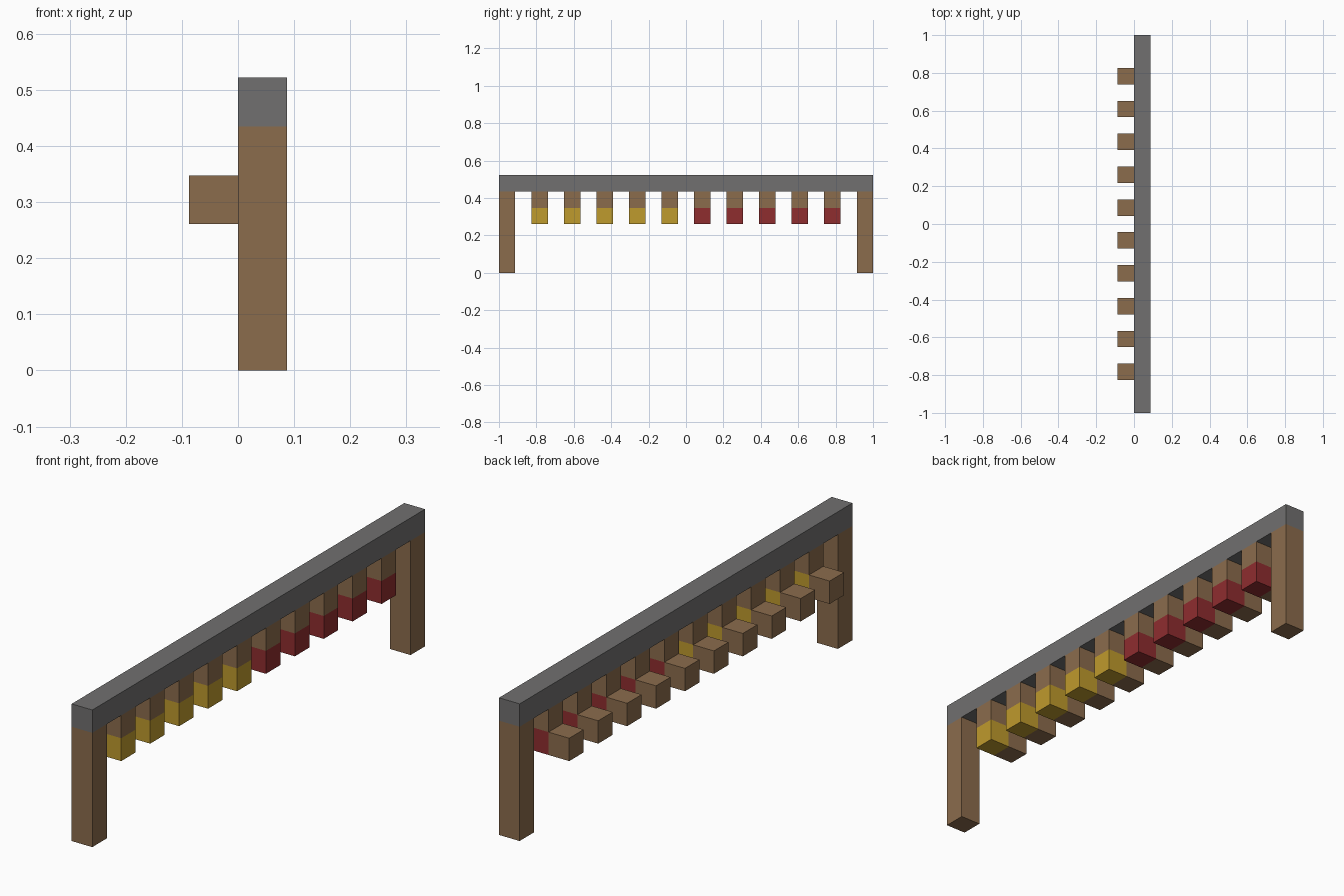
import bpy
from mathutils import Vector

cube = bpy.data.objects.get("Cube")
if cube:
    bpy.data.objects.remove(cube, do_unlink=True)

U = 2 / 23      # side of one block
PEGS = 10


def make_material(name, rgb):
    mat = bpy.data.materials.new(name)
    mat.use_nodes = True
    color = (*rgb, 1)
    mat.diffuse_color = color
    mat.node_tree.nodes["Principled BSDF"].inputs["Base Color"].default_value = color
    return mat


wood = make_material("wood brown", (0.26, 0.15, 0.073))
gray = make_material("stone gray", (0.165, 0.162, 0.16))
yellow = make_material("mustard yellow", (0.52, 0.325, 0.026))
red = make_material("deep red", (0.275, 0.026, 0.028))


def block(name, low, high, mat):
    """Box between two corners given in block units."""
    low, high = Vector(low) * U, Vector(high) * U
    bpy.ops.mesh.primitive_cube_add(size=1, location=(low + high) / 2)
    obj = bpy.context.object
    obj.name = name
    obj.scale = high - low
    bpy.ops.object.transform_apply(location=False, rotation=False, scale=True)
    obj.data.materials.append(mat)


# Top beam and the two end posts
half = 11.5
block("beam", (0, -half, 5), (1, half, 6), gray)
block("front_post", (0, -half, 0), (1, 1 - half, 5), wood)
block("back_post", (0, half - 1, 0), (1, half, 5), wood)

# Row of hangers, each with a coloured tip and a peg on the right side
for i in range(PEGS):
    y0 = 2 * i + 1.5 - (half - 1)
    y0 -= 0.5
    y1 = y0 + 1
    tip = yellow if i < PEGS / 2 else red
    block(f"hanger_{i + 1}", (0, y0, 4), (1, y1, 5), wood)
    block(f"hanger_tip_{i + 1}", (0, y0, 3), (1, y1, 4), tip)
    block(f"peg_{i + 1}", (-1, y0, 3), (0, y1, 4), wood)
